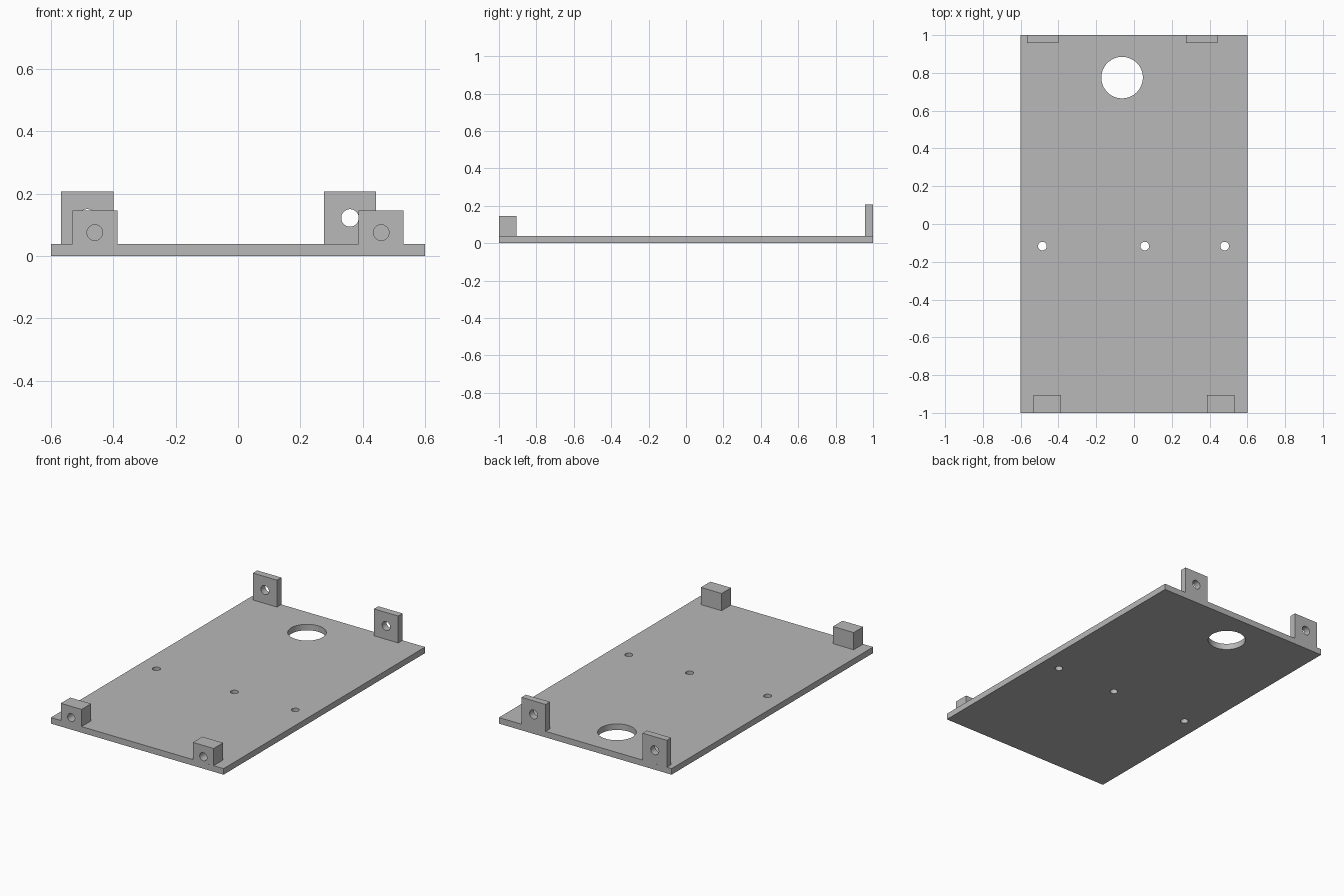
import bpy
import math

cube = bpy.data.objects.get("Cube")
if cube:
    bpy.data.objects.remove(cube, do_unlink=True)

grey = bpy.data.materials.new("plain grey")
grey.use_nodes = True
grey.diffuse_color = (0.48, 0.48, 0.48, 1)
grey.node_tree.nodes["Principled BSDF"].inputs["Base Color"].default_value = grey.diffuse_color

PLATE_TOP = 0.038


def box(name, x0, x1, y0, y1, z0, z1):
    bpy.ops.mesh.primitive_cube_add(size=1, location=((x0 + x1) / 2, (y0 + y1) / 2, (z0 + z1) / 2))
    ob = bpy.context.object
    ob.name = name
    ob.scale = (x1 - x0, y1 - y0, z1 - z0)
    bpy.ops.object.transform_apply(location=False, rotation=False, scale=True)
    ob.data.materials.append(grey)
    return ob


def drill(ob, name, centre, radius, depth, along_y=False):
    """Cut a round hole through or into a part."""
    turn = (math.pi / 2, 0, 0) if along_y else (0, 0, 0)
    bpy.ops.mesh.primitive_cylinder_add(vertices=48, radius=radius, depth=depth,
                                        location=centre, rotation=turn)
    cutter = bpy.context.object
    cutter.name = name + "_cutter"
    cutter.data.materials.append(grey)
    cut = ob.modifiers.new(name, 'BOOLEAN')
    cut.object = cutter
    cut.solver = 'EXACT'
    bpy.context.view_layer.objects.active = ob
    bpy.ops.object.modifier_apply(modifier=cut.name)
    bpy.data.objects.remove(cutter, do_unlink=True)


def smooth(ob):
    bpy.ops.object.select_all(action='DESELECT')
    ob.select_set(True)
    bpy.context.view_layer.objects.active = ob
    bpy.ops.object.shade_smooth_by_angle(angle=math.radians(30))


# Base plate with one large opening and a row of screw holes
plate = box("base_plate", -0.6, 0.6, -1, 1, 0, PLATE_TOP)
drill(plate, "large_opening", (-0.063, 0.775, 0), 0.11, 0.2)
for i, x in enumerate((-0.485, 0.057, 0.48)):
    drill(plate, f"screw_hole_{i}", (x, -0.117, 0), 0.023, 0.2)
smooth(plate)

# Front blocks with blind holes
for side, x in (("right", -0.459), ("left", 0.459)):
    block = box(f"front_{side}_block", x - 0.072, x + 0.072, -1, -0.906, PLATE_TOP, 0.146)
    drill(block, "blind_hole", (x, -1, 0.075), 0.025, 0.14, along_y=True)
    smooth(block)

# Rear tabs with through holes
for side, x in (("right", -0.483), ("left", 0.359)):
    tab = box(f"rear_{side}_tab", x - 0.084, x + 0.084, 0.957, 1, PLATE_TOP, 0.207)
    drill(tab, "through_hole", (x, 0.98, 0.122), 0.028, 0.2, along_y=True)
    smooth(tab)
